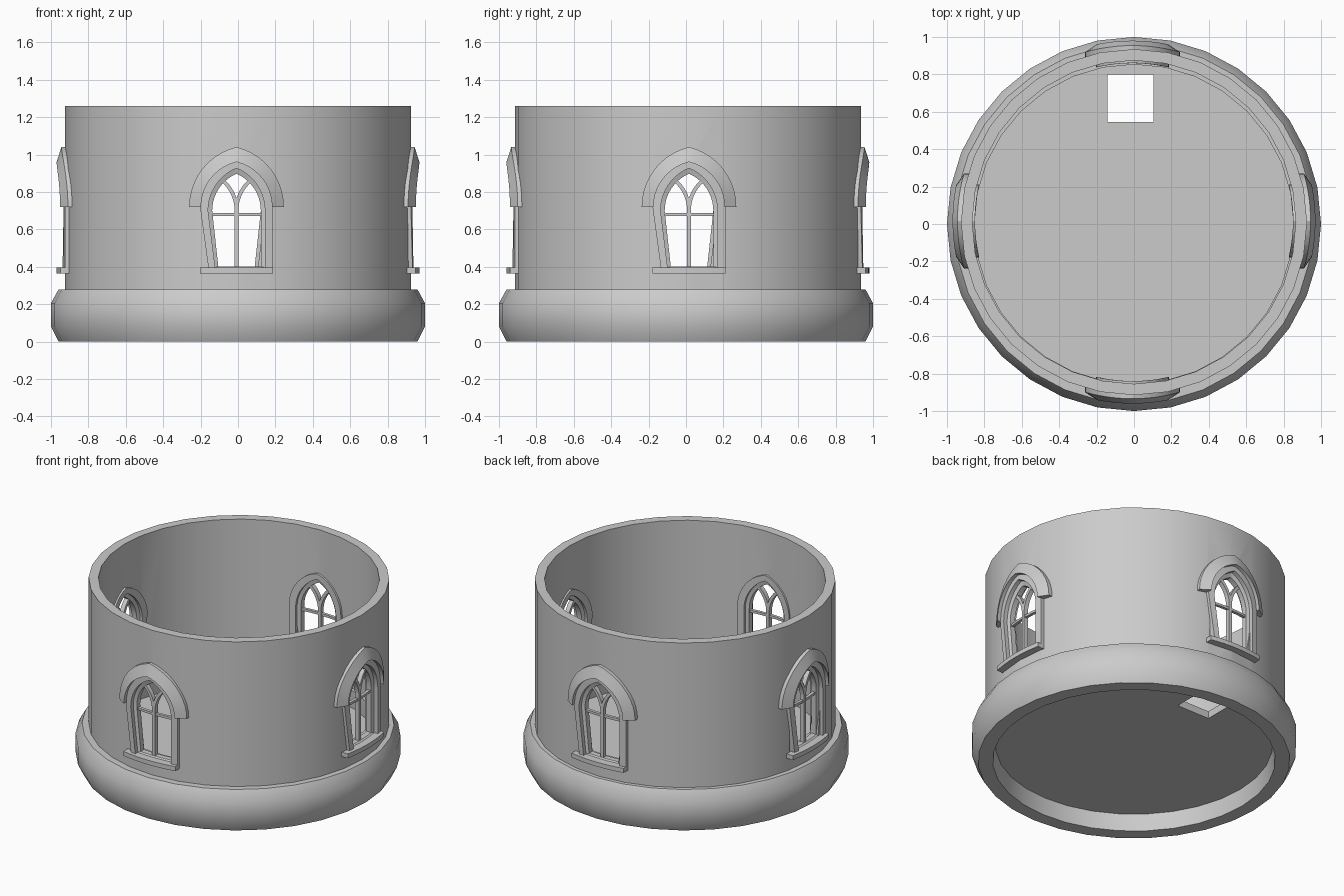
import bpy
import bmesh
import math
from mathutils import Vector

if "Cube" in bpy.data.objects:
    bpy.data.objects.remove(bpy.data.objects["Cube"], do_unlink=True)

SIDES = 32
WALL_SHIFT = 0.01

stone = bpy.data.materials.new("grey_stone")
stone.use_nodes = True
stone.diffuse_color = (0.6, 0.6, 0.6, 1)
stone.node_tree.nodes["Principled BSDF"].inputs["Base Color"].default_value = (0.6, 0.6, 0.6, 1)


def add_object(name, bm):
    bmesh.ops.recalc_face_normals(bm, faces=bm.faces)
    mesh = bpy.data.meshes.new(name)
    bm.to_mesh(mesh)
    bm.free()
    mesh.materials.append(stone)
    obj = bpy.data.objects.new(name, mesh)
    bpy.context.collection.objects.link(obj)
    return obj


def activate(obj):
    bpy.ops.object.select_all(action="DESELECT")
    obj.select_set(True)
    bpy.context.view_layer.objects.active = obj


def smooth(obj, degrees):
    activate(obj)
    bpy.ops.object.shade_smooth_by_angle(angle=math.radians(degrees))


def cut(obj, cutter):
    activate(obj)
    mod = obj.modifiers.new("opening", "BOOLEAN")
    mod.operation = "DIFFERENCE"
    mod.solver = "EXACT"
    mod.object = cutter
    bpy.ops.object.modifier_apply(modifier=mod.name)
    bpy.data.objects.remove(cutter, do_unlink=True)


def skin(name, loops, ring=True):
    """Join point loops into a closed section; an open path gets end caps."""
    bm = bmesh.new()
    rows = [[bm.verts.new(p) for p in loop] for loop in loops]
    count = len(rows[0])
    for i, row in enumerate(rows):
        nxt = rows[(i + 1) % len(rows)]
        for j in range(count if ring else count - 1):
            k = (j + 1) % count
            bm.faces.new((row[j], row[k], nxt[k], nxt[j]))
    if not ring:
        bm.faces.new([row[0] for row in rows])
        bm.faces.new([row[-1] for row in rows])
    return add_object(name, bm)


def lathe(name, profile):
    angles = [2 * math.pi * i / SIDES for i in range(SIDES)]
    return skin(name, [[(r * math.cos(a), r * math.sin(a), z) for a in angles]
                       for r, z in profile])


def arch(half, spring, apex, steps=10):
    """Pointed arch from left springing over the apex to the right."""
    rise = apex - spring
    radius = (half ** 2 + rise ** 2) / (2 * half)
    end = math.asin(rise / radius)
    if radius < half:
        end = math.pi - end
    right = [(half - radius + radius * math.cos(end * i / steps),
              spring + radius * math.sin(end * i / steps)) for i in range(steps + 1)]
    return [(-u, z) for u, z in right] + right[-2::-1]


def opening(half, sill, spring, apex, steps=10):
    """Closed window outline with a subdivided sill."""
    base = [(half - 2 * half * i / 8, sill) for i in range(9)]
    return arch(half, spring, apex, steps) + base


def on_wall(path, r):
    """Wrap flat window coordinates onto a cylinder at the front."""
    return [(u, -math.sqrt(r * r - u * u), z) for u, z in path]


def bar(name, path, width, back, front):
    pts = [Vector(p) for p in path]
    left, right = [], []
    for i, p in enumerate(pts):
        t = (pts[min(i + 1, len(pts) - 1)] - pts[max(i - 1, 0)]).normalized()
        n = Vector((-t.y, t.x)) * width / 2
        left.append(p + n)
        right.append(p - n)
    return skin(name, [on_wall(left, back), on_wall(left, front),
                       on_wall(right, front), on_wall(right, back)], ring=False)


# Rounded base ring
base = lathe("base_ring", [(0.87, 0), (0.96, 0), (1, 0.08), (1, 0.205),
                           (0.96, 0.278), (0.853, 0.278), (0.853, 0.11)])
smooth(base, 50)

# Floor slab with a square hatch
bm = bmesh.new()
bmesh.ops.create_cone(bm, cap_ends=True, segments=SIDES, radius1=0.858, radius2=0.858, depth=0.05)
floor = add_object("floor", bm)
floor.location.z = 0.135
bm = bmesh.new()
bmesh.ops.create_cube(bm, size=1)
hatch = add_object("hatch_cutter", bm)
hatch.scale = (0.245, 0.255, 1)
hatch.location = (-0.018, 0.672, 0.135)
cut(floor, hatch)

# Cylindrical wall with pointed openings on both axes
wall = lathe("wall", [(0.925, 0.2), (0.925, 1.26), (0.865, 1.26), (0.865, 0.2)])
wall.location.y = WALL_SHIFT
for turn, place in ((0, (-0.008, 0, 0)), (math.pi / 2, (0, 0.016, 0))):
    outline = opening(0.17, 0.385, 0.71, 0.94)[:-1]
    bm = bmesh.new()
    ends = [[bm.verts.new((u, y, z)) for u, z in outline] for y in (-1.2, 1.2)]
    for i in range(len(outline)):
        k = (i + 1) % len(outline)
        bm.faces.new((ends[0][i], ends[0][k], ends[1][k], ends[1][i]))
    for end in ends:
        bm.faces.new(end)
    cutter = add_object("window_cutter", bm)
    cutter.rotation_euler.z = turn
    cutter.location = place
    cut(wall, cutter)
smooth(wall, 30)

# Window parts, made once at the front
outer = opening(0.195, 0.365, 0.72, 0.965)[:-1]
step = opening(0.152, 0.395, 0.7, 0.927)[:-1]
light = opening(0.13, 0.402, 0.7, 0.897)[:-1]
parts = [skin("window_frame", [on_wall(p, r) for p, r in (
    (outer, 0.85), (outer, 0.945), (step, 0.945), (step, 0.918),
    (light, 0.908), (light, 0.872), (step, 0.866), (step, 0.85))])]

hood_out, hood_in = arch(0.253, 0.72, 1.04), arch(0.19, 0.72, 0.96)
parts.append(skin("window_hood", [on_wall(p, r) for p, r in (
    (hood_out, 0.9), (hood_out, 0.944), (hood_in, 0.97), (hood_in, 0.9))], ring=False))

sill = [(-0.195 + 0.39 * i / 8, 0.38) for i in range(9)]
parts.append(bar("window_sill", sill, 0.03, 0.9, 0.97))

parts.append(bar("window_mullion", [(0, 0.4), (0, 0.72)], 0.022, 0.875, 0.905))
transom = [(-0.135 + 0.27 * i / 4, 0.68) for i in range(5)]
parts.append(bar("window_transom", transom, 0.016, 0.88, 0.9))

# Branching tracery arcs
for side, label in ((1, "left"), (-1, "right")):
    arc = [(side * 0.213 * (1 - math.cos(a)), 0.7 + 0.213 * math.sin(a))
           for a in (0.82 * i / 8 for i in range(9))]
    parts.append(bar("window_tracery_" + label, arc, 0.02, 0.875, 0.905))

for part in parts:
    smooth(part, 30)

# Repeat the window on all four sides
spots = [(-0.008, WALL_SHIFT, 0), (0, 0.016, 0), (-0.008, WALL_SHIFT, 0), (0, 0.016, 0)]
for part in parts:
    name = part.name
    for k, direction in enumerate(("front", "left", "back", "right")):
        obj = part if k == 0 else part.copy()
        if k:
            bpy.context.collection.objects.link(obj)
        obj.name = direction + "_" + name
        obj.rotation_euler.z = k * math.pi / 2
        obj.location = spots[k]
